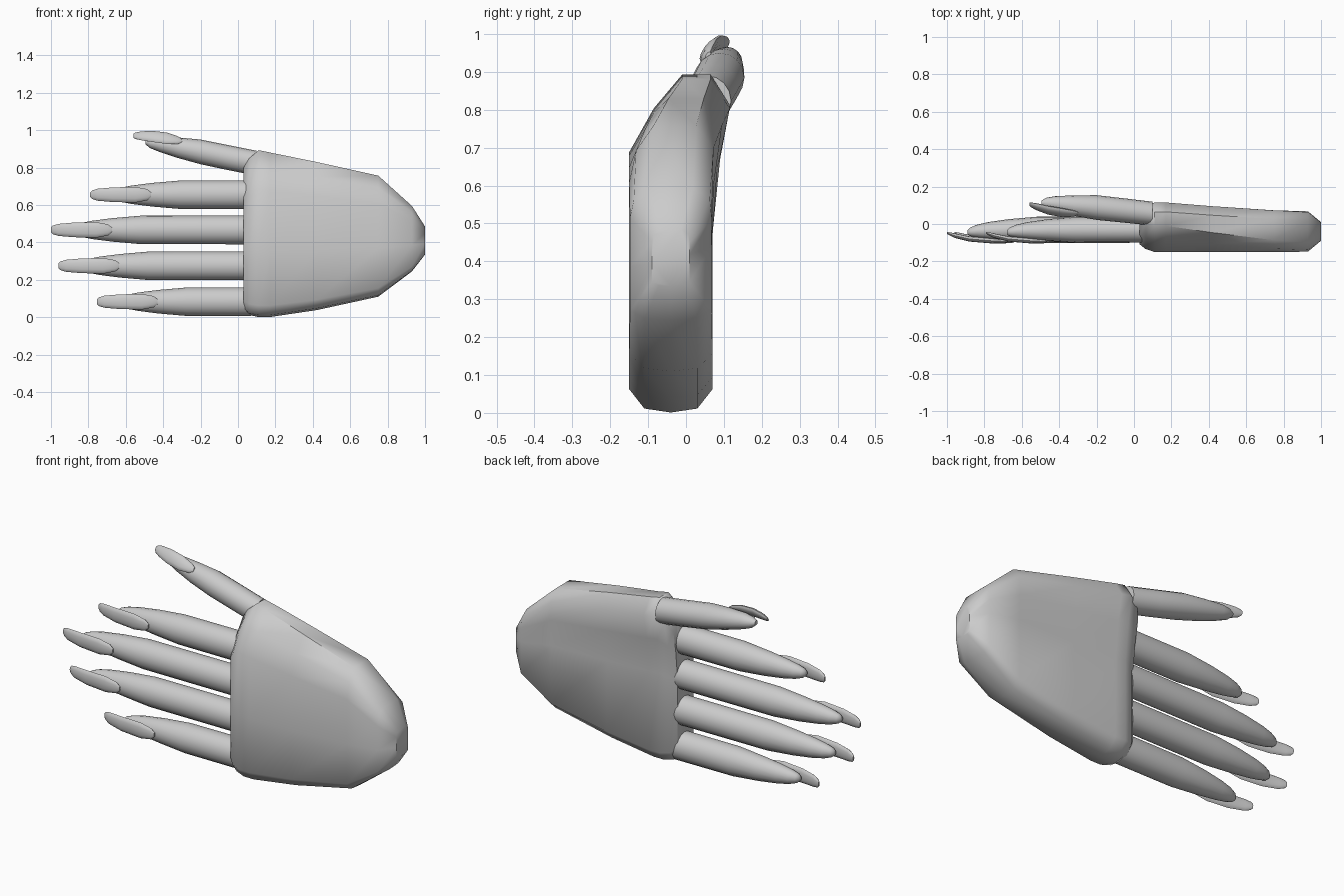
import bpy, bmesh, math


def loft(name, rings, angle=50):
    bm = bmesh.new()
    loops = [[bm.verts.new(p) for p in r] for r in rings]
    n = len(rings[0])
    for a, b in zip(loops, loops[1:]):
        for i in range(n):
            j = (i + 1) % n
            bm.faces.new((a[i], a[j], b[j], b[i]))
    bm.faces.new(loops[0])
    bm.faces.new(loops[-1])
    bmesh.ops.recalc_face_normals(bm, faces=bm.faces)
    me = bpy.data.meshes.new(name)
    bm.to_mesh(me)
    bm.free()
    ob = bpy.data.objects.new(name, me)
    bpy.context.collection.objects.link(ob)
    bpy.ops.object.select_all(action='DESELECT')
    ob.select_set(True)
    bpy.context.view_layer.objects.active = ob
    bpy.ops.object.shade_smooth_by_angle(angle=math.radians(angle))
    return ob


def tube(name, stations, roll=0.0, sides=16):
    """stations: x, y, z, half width, half thickness"""
    rings = []
    c, s = math.cos(roll), math.sin(roll)
    for x, y, z, w, t in stations:
        ring = []
        for k in range(sides):
            a = 2 * math.pi * k / sides
            v, u = w * math.sin(a), t * math.cos(a)
            ring.append((x, y + u * c + v * s, z + v * c - u * s))
        rings.append(ring)
    return loft(name, rings)


# Palm: one section template (y, height fraction, thumb-side lean)
section = [(-0.11, 0.012, 0), (-0.15, 0.07, 0), (-0.15, 0.4, 0), (-0.15, 0.77, 0),
           (-0.14, 0.90, 0.055), (-0.10, 1.0, 0.09), (0.02, 1.0, 0.045),
           (0.065, 0.91, 0.05), (0.07, 0.76, 0.02), (0.07, 0.55, 0),
           (0.07, 0.07, 0), (0.03, 0.012, 0), (-0.04, 0, 0)]
# x, z low, z high, thickness scale, lean
stations = [(0.03, 0.04, 0.80, 0.62, 0.8), (0.06, 0.012, 0.85, 0.84, 0.95),
            (0.11, 0.001, 0.893, 1, 1), (0.17, 0.001, 0.881, 1, 1),
            (0.42, 0.038, 0.83, 1, 0.6), (0.75, 0.11, 0.757, 1, 0.15),
            (0.93, 0.245, 0.595, 0.98, 0), (1.0, 0.335, 0.485, 0.45, 0)]
loft("palm", [[(x, -0.04 + (y + 0.04) * s + lean * b, lo + f * (hi - lo))
               for y, f, lean in section] for x, lo, hi, s, b in stations])

# Fingers and nails, measured back from each nail tip
for name, tip, z in (("index", -0.79, 0.655), ("middle", -1.0, 0.467),
                     ("ring", -0.96, 0.275), ("little", -0.755, 0.083)):
    flesh = [(0.11, -0.045, 0.012), (0.125, -0.042, 0.025), (0.16, -0.038, 0.037),
             (0.22, -0.035, 0.049), (0.33, -0.032, 0.063), (0.48, -0.031, 0.076)]
    tube(name + "_finger", [(tip + d, y, z, r, r * 0.92) for d, y, r in flesh]
         + [(0.07, -0.03, z, 0.077, 0.07)])
    nail = [(0.325, -0.092, 0.012, 0.004), (0.305, -0.093, 0.03, 0.009),
            (0.24, -0.09, 0.042, 0.014), (0.12, -0.08, 0.039, 0.014),
            (0.04, -0.062, 0.032, 0.012), (0.01, -0.051, 0.023, 0.008),
            (0.0, -0.047, 0.013, 0.005)]
    tube(name + "_nail", [(tip + d, y, z, w, t) for d, y, w, t in nail], sides=12)

# Thumb
tube("thumb", [(0.10, 0.055, 0.823, 0.067, 0.064), (-0.05, 0.072, 0.853, 0.067, 0.065),
               (-0.20, 0.088, 0.884, 0.066, 0.066), (-0.32, 0.098, 0.906, 0.055, 0.055),
               (-0.42, 0.108, 0.925, 0.041, 0.041), (-0.47, 0.112, 0.932, 0.028, 0.028),
               (-0.495, 0.113, 0.937, 0.012, 0.012)])
tube("thumb_nail", [(-0.30, 0.058, 0.944, 0.010, 0.005), (-0.32, 0.056, 0.947, 0.024, 0.010),
                    (-0.38, 0.060, 0.957, 0.037, 0.014), (-0.46, 0.074, 0.967, 0.036, 0.014),
                    (-0.52, 0.092, 0.970, 0.028, 0.012), (-0.55, 0.102, 0.970, 0.020, 0.008),
                    (-0.56, 0.107, 0.970, 0.011, 0.005)], roll=math.radians(35), sides=12)
